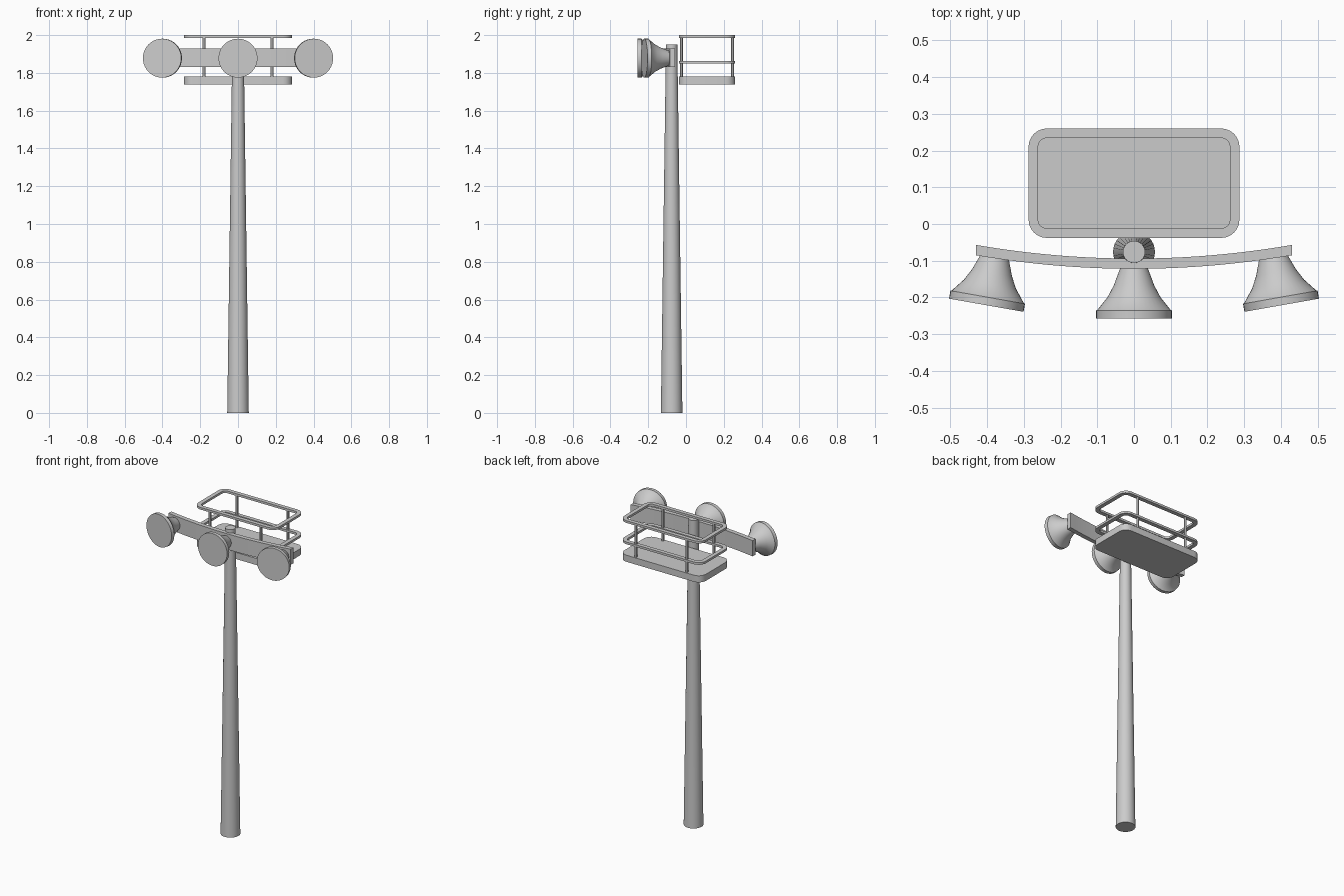
import bpy, bmesh, math
from mathutils import Matrix, Vector

if "Cube" in bpy.data.objects:
    bpy.data.objects.remove(bpy.data.objects["Cube"])

grey = bpy.data.materials.new("painted_grey")
grey.use_nodes = True
grey.diffuse_color = (0.6, 0.6, 0.6, 1)
grey.node_tree.nodes["Principled BSDF"].inputs["Base Color"].default_value = (0.6, 0.6, 0.6, 1)


def finish(name, bm, smooth=True):
    bmesh.ops.recalc_face_normals(bm, faces=bm.faces)
    mesh = bpy.data.meshes.new(name)
    bm.to_mesh(mesh)
    bm.free()
    mesh.materials.append(grey)
    obj = bpy.data.objects.new(name, mesh)
    bpy.context.collection.objects.link(obj)
    if smooth:
        bpy.ops.object.select_all(action='DESELECT')
        obj.select_set(True)
        bpy.context.view_layer.objects.active = obj
        bpy.ops.object.shade_smooth_by_angle(angle=math.radians(30))
    return obj


def lathe(name, profile, matrix, sides=32):
    """Closed solid turned around local z from (radius, height) pairs."""
    bm = bmesh.new()
    rings = [[bm.verts.new((r * math.cos(math.tau * i / sides),
                            r * math.sin(math.tau * i / sides), h))
              for i in range(sides)] for r, h in profile]
    for low, high in zip(rings, rings[1:]):
        for i in range(sides):
            j = (i + 1) % sides
            bm.faces.new((low[i], low[j], high[j], high[i]))
    bm.faces.new(rings[0])
    bm.faces.new(rings[-1])
    bm.transform(matrix)
    return finish(name, bm)


def rounded_rect(half_x, half_y, radius, steps=6):
    points = []
    for k, (sx, sy) in enumerate(((1, 1), (-1, 1), (-1, -1), (1, -1))):
        for s in range(steps + 1):
            a = math.pi / 2 * (k + s / steps)
            points.append((sx * (half_x - radius) + radius * math.cos(a),
                           sy * (half_y - radius) + radius * math.sin(a)))
    return points


HALF_X, HALF_Y, CORNER, MID_Y = 0.287, 0.149, 0.05, 0.111
RAIL = 0.026


def slab(name, z0, z1):
    bm = bmesh.new()
    face = bm.faces.new([bm.verts.new((x, y + MID_Y, z0))
                         for x, y in rounded_rect(HALF_X, HALF_Y, CORNER)])
    out = bmesh.ops.extrude_face_region(bm, geom=[face], use_keep_orig=True)
    top = [v for v in out["geom"] if isinstance(v, bmesh.types.BMVert)]
    bmesh.ops.translate(bm, verts=top, vec=(0, 0, z1 - z0))
    return finish(name, bm)


def rail(name, z0, z1):
    bm = bmesh.new()
    outer = rounded_rect(HALF_X, HALF_Y, CORNER)
    inner = rounded_rect(HALF_X - RAIL, HALF_Y - RAIL, CORNER - RAIL)
    loops = [[bm.verts.new((x, y + MID_Y, z)) for x, y in pts]
             for pts, z in ((outer, z0), (outer, z1), (inner, z1), (inner, z0))]
    n = len(outer)
    for k in range(4):
        a, b = loops[k], loops[(k + 1) % 4]
        for i in range(n):
            j = (i + 1) % n
            bm.faces.new((a[i], a[j], b[j], b[i]))
    return finish(name, bm)


# Tapered pole
lathe("pole", [(0.057, 0), (0.03, 1.95)], Matrix.Translation((0, -0.076, 0)))

# Bowed crossbar carrying the lamps
bm = bmesh.new()
bmesh.ops.create_grid(bm, x_segments=24, y_segments=1, size=1)
for v in bm.verts:
    x = v.co.x * 0.43
    v.co = Vector((x, -0.122 + 0.037 * (x / 0.43) ** 2, 1.88 + 0.05 * v.co.y))
out = bmesh.ops.extrude_face_region(bm, geom=bm.faces[:], use_keep_orig=True)
bmesh.ops.translate(bm, vec=(0, 0.028, 0),
                    verts=[v for v in out["geom"] if isinstance(v, bmesh.types.BMVert)])
finish("crossbar", bm)

# Floodlights, flaring from the neck to a flat rim; outer pair turned outward
lamp = [(0.036, -0.004), (0.042, 0.012), (0.055, 0.047), (0.072, 0.079),
        (0.099, 0.113), (0.103, 0.115), (0.103, 0.137)]
for name, side in (("right_lamp", -1), ("centre_lamp", 0), ("left_lamp", 1)):
    front = Vector((0.402 * side, -0.221 if side else -0.257, 1.878))
    turn = Matrix.Rotation(math.radians(10 * side), 4, 'Z')
    place = (Matrix.Translation(front) @ turn @ Matrix.Rotation(math.pi / 2, 4, 'X')
             @ Matrix.Translation((0, 0, -0.137)))
    lathe(name, lamp, place, 40)

# Service basket: floor, two guard rails and four posts
slab("basket_floor", 1.738, 1.78)
rail("middle_rail", 1.85, 1.864)
rail("top_rail", 1.986, 2.0)
for side, sx in (("right", -1), ("left", 1)):
    for end, sy in (("front", -1), ("back", 1)):
        spot = (0.18 * sx, MID_Y + (HALF_Y - RAIL / 2) * sy, 0)
        lathe(f"{end}_{side}_post", [(0.008, 1.775), (0.008, 1.99)],
              Matrix.Translation(spot), 12)
